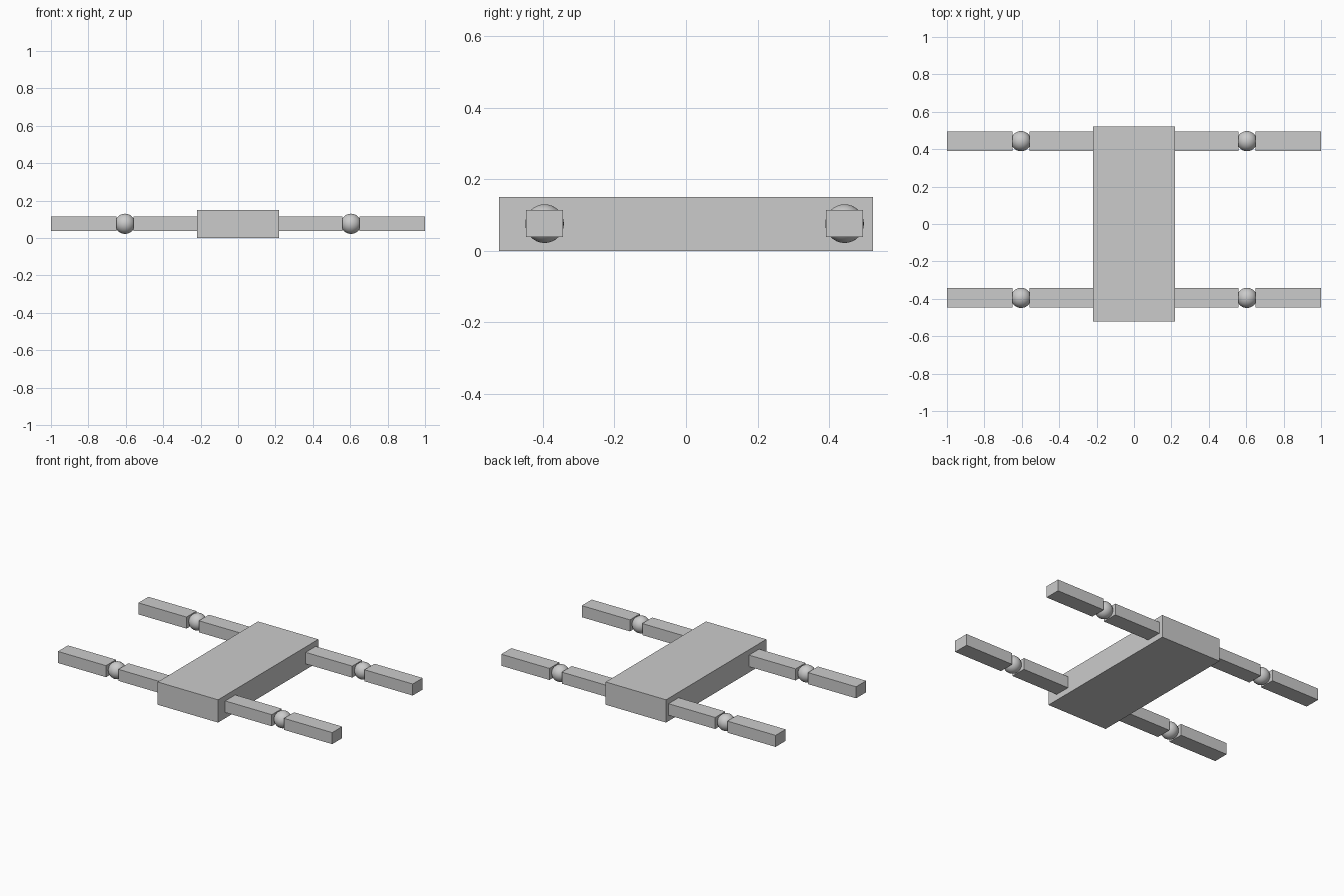
import bpy
from mathutils import Vector

if "Cube" in bpy.data.objects:
    bpy.data.objects.remove(bpy.data.objects["Cube"])

LEG_Z = 0.076


def box(name, lo, hi):
    lo, hi = Vector(lo), Vector(hi)
    bpy.ops.mesh.primitive_cube_add(size=1, location=(lo + hi) / 2)
    ob = bpy.context.object
    ob.name = name
    ob.scale = hi - lo
    bpy.ops.object.transform_apply(location=False, rotation=False, scale=True)
    return ob


def limb_box(name, side, x0, x1, y):
    a, b = sorted((side * x0, side * x1))
    return box(name, (a, y - 0.052, LEG_Z - 0.038), (b, y + 0.052, LEG_Z + 0.038))


# Flat slab body
box("body", (-0.22, -0.522, 0), (0.22, 0.522, 0.15))

# Four limbs: inner segment, ball joint, outer segment
for end, y in (("front", -0.395), ("back", 0.443)):
    for label, side in (("left", -1), ("right", 1)):
        limb_box(f"{end}_{label}_upper_leg", side, 0.21, 0.559, y)
        limb_box(f"{end}_{label}_lower_leg", side, 0.649, 1.0, y)
        bpy.ops.mesh.primitive_uv_sphere_add(
            segments=32, ring_count=16, radius=0.054,
            location=(side * 0.604, y, LEG_Z))
        bpy.context.object.name = f"{end}_{label}_ball_joint"
        bpy.ops.object.shade_smooth()
